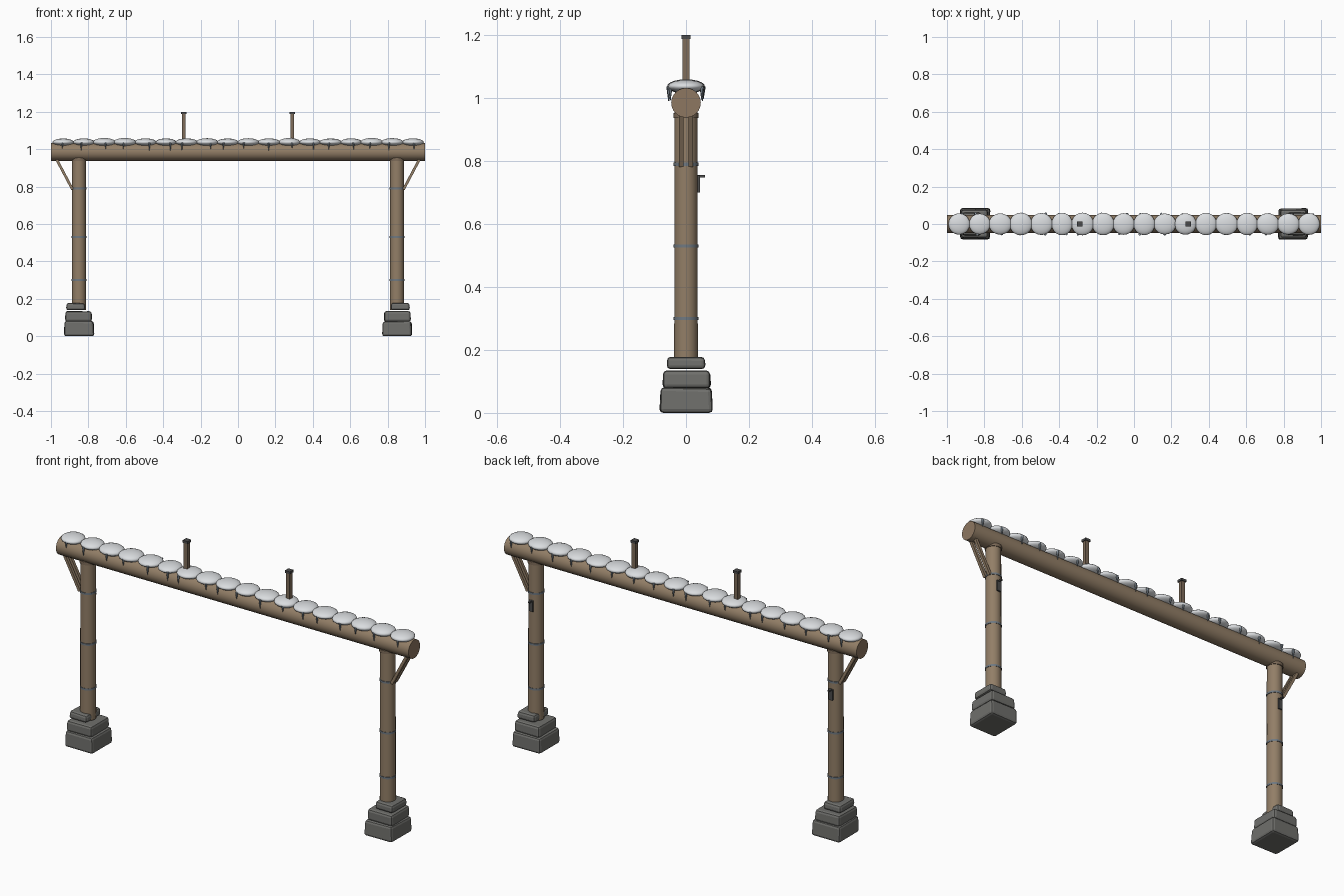
import bpy, bmesh, math, random
from mathutils import Vector

if "Cube" in bpy.data.objects:
    bpy.data.objects.remove(bpy.data.objects["Cube"])

random.seed(4)


def material(name, rgb):
    m = bpy.data.materials.new(name)
    m.diffuse_color = (*rgb, 1)
    m.use_nodes = True
    m.node_tree.nodes["Principled BSDF"].inputs["Base Color"].default_value = m.diffuse_color
    return m


WOOD = material("wood", (0.29, 0.21, 0.135))
END = material("cut wood", (0.27, 0.185, 0.12))
DARK_WOOD = material("dark wood", (0.21, 0.15, 0.10))
STONE = material("stone", (0.16, 0.16, 0.15))
SNOW = material("snow", (0.70, 0.72, 0.74))
ICE = material("ice", (0.30, 0.36, 0.42))
BAND = material("band metal", (0.16, 0.19, 0.22))
IRON = material("dark iron", (0.07, 0.07, 0.07))


def finish(obj, name, mat, smooth=False):
    obj.name = name
    obj.data.materials.append(mat)
    if smooth:
        bpy.ops.object.shade_smooth_by_angle(angle=math.radians(40))
    return obj


def box(name, loc, size, mat, rot=(0, 0, 0), bevel=0):
    bpy.ops.mesh.primitive_cube_add(size=1, location=loc, rotation=rot)
    obj = bpy.context.object
    obj.scale = size
    bpy.ops.object.transform_apply(location=False, rotation=False, scale=True)
    if bevel:
        mod = obj.modifiers.new("worn edges", 'BEVEL')
        mod.width, mod.segments = bevel, 2
    return finish(obj, name, mat)


def rod(name, a, b, r1, r2, mat, sides=20):
    a, b = Vector(a), Vector(b)
    bpy.ops.mesh.primitive_cone_add(vertices=sides, radius1=r1, radius2=r2,
                                    depth=(b - a).length, location=(a + b) / 2)
    obj = bpy.context.object
    obj.rotation_euler = (b - a).to_track_quat('Z', 'Y').to_euler()
    return finish(obj, name, mat, True)


def stone(name, loc, size):
    # block with slightly uneven corners and worn edges
    obj = box(name, loc, size, STONE, bevel=0.012)
    for v in obj.data.vertices:
        v.co.x *= random.uniform(0.95, 1.0)
        v.co.y *= random.uniform(0.95, 1.0)
        if v.co.z > 0:
            v.co.x *= 0.96
            v.co.y *= 0.96
            v.co.z -= random.uniform(0, 0.004)


# Horizontal log with cut ends
beam = rod("beam", (-1, 0, 0.985), (1, 0, 0.985), 0.047, 0.047, WOOD, 24)
beam.data.materials.append(END)
for p in beam.data.polygons:
    if len(p.vertices) > 4:
        p.material_index = 1

for side, tag in ((-1, "left"), (1, "right")):
    x = side * 0.85
    # Stacked stone footing
    stone(tag + "_bottom_stone", (x, 0, 0.041), (0.165, 0.172, 0.082))
    stone(tag + "_middle_stone", (x + side * 0.003, 0.002, 0.107), (0.148, 0.157, 0.058))
    stone(tag + "_top_stone", (side * 0.868, 0, 0.159), (0.105, 0.126, 0.04))
    # Post and its thin bands
    rod(tag + "_post", (x, 0, 0.14), (x, 0, 0.96), 0.0375, 0.0365, WOOD)
    for z in (0.30, 0.53, 0.79):
        rod(tag + "_band", (x, 0, z - 0.005), (x, 0, z + 0.005), 0.0392, 0.0392, BAND)
    rod(tag + "_collar", (x, 0, 0.937), (x, 0, 0.953), 0.040, 0.040, DARK_WOOD)
    # Paired diagonal braces under the beam end
    low, high = Vector((side * 0.885, 0, 0.785)), Vector((side * 0.975, 0, 0.955))
    d = high - low
    for y in (-0.015, 0.015):
        mid = (low + high) / 2 + Vector((0, y, 0))
        box(tag + "_brace", mid, (0.014, 0.015, d.length), WOOD,
            rot=(0, math.atan2(d.x, d.z), 0))
    # Small bracket on the rear of the post
    box(tag + "_bracket_plate", (x, 0.040, 0.727), (0.022, 0.008, 0.055), IRON)
    box(tag + "_bracket_arm", (x, 0.047, 0.752), (0.010, 0.026, 0.007), IRON)

    # Slim upright pole with cap
    px = side * 0.29
    box(tag + "_pole", (px, 0, 1.105), (0.021, 0.021, 0.17), DARK_WOOD)
    box(tag + "_pole_cap", (px, 0, 1.194), (0.029, 0.029, 0.012), IRON)

# Row of overlapping snow mounds with icicles along both edges
COUNT = 18
for i in range(COUNT):
    x = -0.935 + 1.87 * i / (COUNT - 1)
    bpy.ops.mesh.primitive_uv_sphere_add(segments=20, ring_count=10, radius=1,
                                         location=(x, 0, 1.037))
    mound = bpy.context.object
    mound.scale = (random.uniform(0.056, 0.062), random.uniform(0.054, 0.061),
                   random.uniform(0.020, 0.023))
    finish(mound, "snow_mound", SNOW, True)
    for y in (-1, 1):
        ix = x + random.uniform(-0.025, 0.025)
        iy = y * random.uniform(0.049, 0.056)
        rod("icicle", (ix, iy, 1.037), (ix, iy, random.uniform(0.99, 1.005)),
            0.007, 0.0008, ICE, 6)
